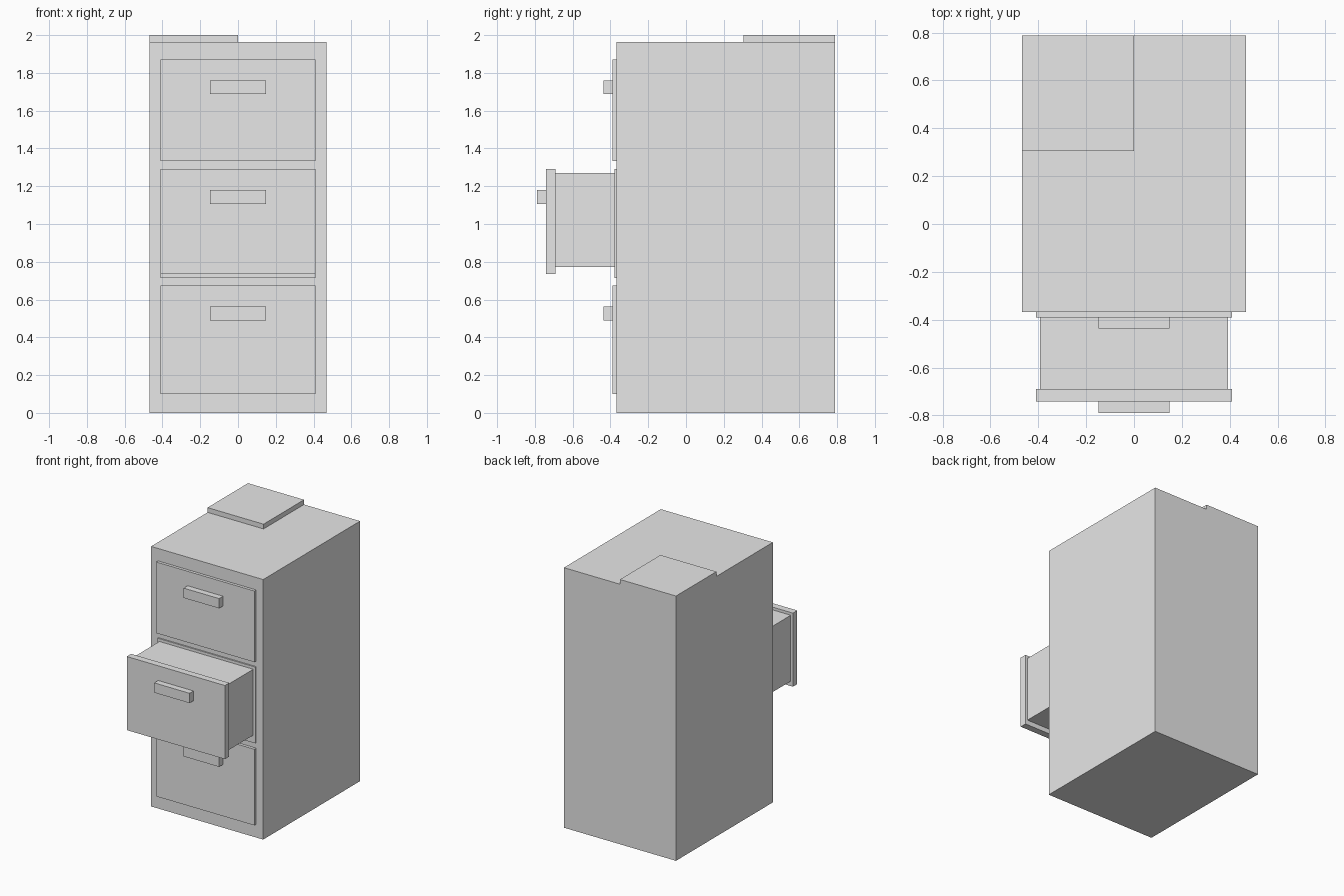
import bpy

cube = bpy.data.objects.get("Cube")
if cube:
    bpy.data.objects.remove(cube, do_unlink=True)

# One flat grey for the whole cabinet
grey = bpy.data.materials.new("light_grey")
grey.use_nodes = True
colour = (0.8, 0.8, 0.8, 1)
grey.diffuse_color = colour
grey.node_tree.nodes["Principled BSDF"].inputs["Base Color"].default_value = colour


def box(name, x, y, z):
    """Box spanning the given (low, high) range on each axis."""
    bpy.ops.mesh.primitive_cube_add(size=1, location=[sum(r) / 2 for r in (x, y, z)])
    ob = bpy.context.object
    ob.name = name
    ob.scale = [r[1] - r[0] for r in (x, y, z)]
    bpy.ops.object.transform_apply(location=False, rotation=False, scale=True)
    ob.data.materials.append(grey)
    return ob


def wide(half):
    return (-half, half)


FRONT = -0.368   # front plane of the body
BACK = 0.788

# Cabinet body and the flat slab on its back corner
box("cabinet_body", wide(0.468), (FRONT, BACK), (0, 1.964))
box("top_slab", (-0.468, 0), (0.305, BACK), (1.964, 2))


# Drawer front with its bar handle
def drawer(name, y, z, handle_z):
    box(name + "_drawer_front", wide(0.41), y, z)
    box(name + "_handle", wide(0.148), (y[0] - 0.047, y[0]),
        (handle_z - 0.037, handle_z + 0.037))


drawer("top", (-0.39, FRONT), (1.333, 1.87), 1.724)
drawer("middle", (-0.742, -0.69), (0.735, 1.291), 1.143)
drawer("bottom", (-0.39, FRONT), (0.1, 0.675), 0.527)

# Pulled-out drawer box and the panel around its opening
box("middle_drawer_box", wide(0.392), (-0.69, FRONT), (0.772, 1.27))
box("middle_opening_panel", wide(0.41), (-0.378, FRONT), (0.715, 1.291))
